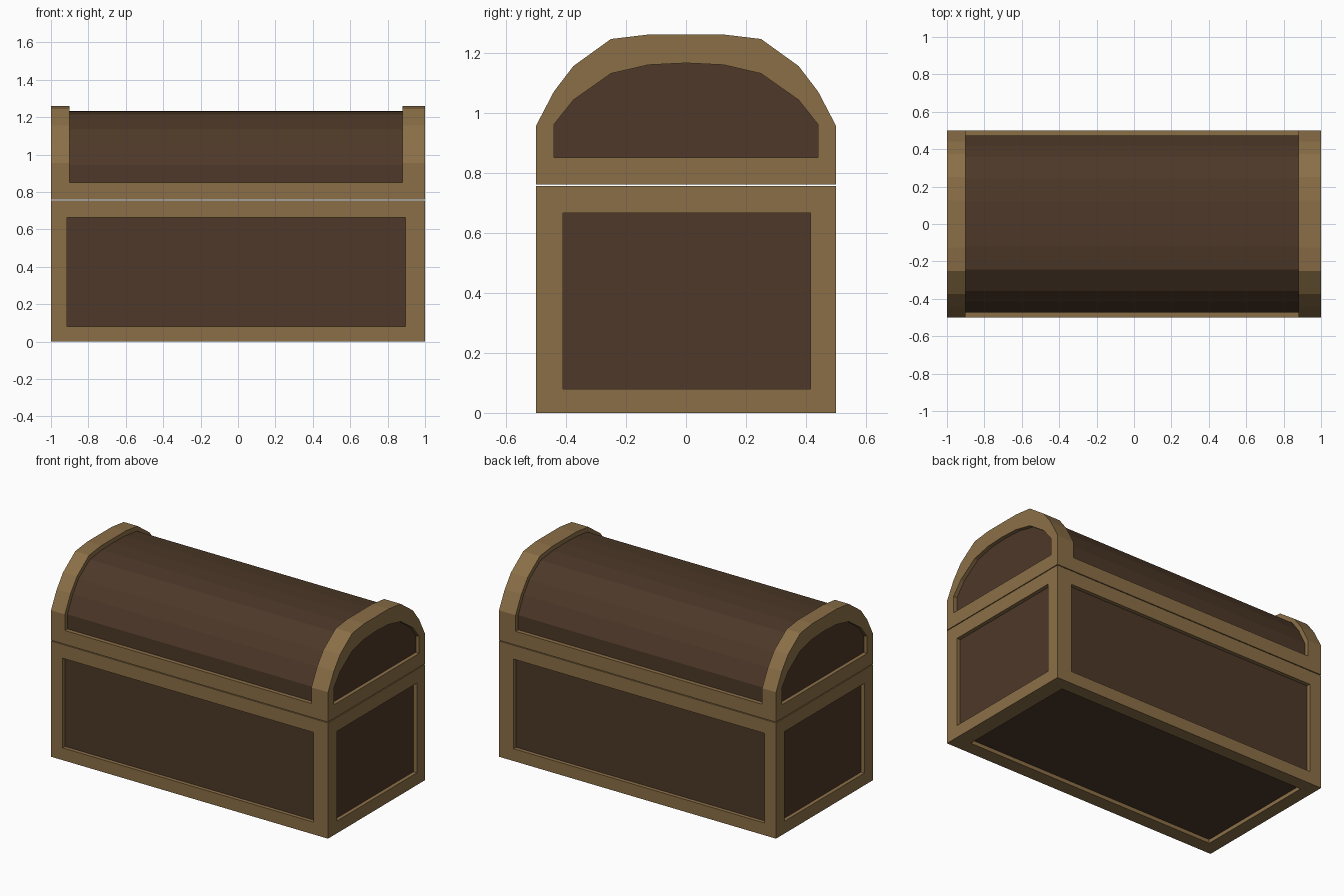
import bpy, bmesh
from mathutils import Vector

if "Cube" in bpy.data.objects:
    bpy.data.objects.remove(bpy.data.objects["Cube"])

DEPTH = 0.025          # how far the panels sit behind the frame
SEAM = 0.76            # underside of the lid


def material(name, rgb):
    m = bpy.data.materials.new(name)
    m.diffuse_color = (*rgb, 1)
    m.use_nodes = True
    m.node_tree.nodes["Principled BSDF"].inputs["Base Color"].default_value = m.diffuse_color
    return m


MATS = [material("frame_wood", (0.258, 0.159, 0.063)),
        material("panel_wood", (0.074, 0.040, 0.021))]


def finish(bm, name):
    bmesh.ops.remove_doubles(bm, verts=bm.verts, dist=1e-5)
    bmesh.ops.recalc_face_normals(bm, faces=bm.faces)
    mesh = bpy.data.meshes.new(name)
    bm.to_mesh(mesh)
    bm.free()
    for m in MATS:
        mesh.materials.append(m)
    bpy.context.collection.objects.link(bpy.data.objects.new(name, mesh))


# Base: a box with a recessed panel on each side and a hollow open top
bm = bmesh.new()
bmesh.ops.create_cube(bm, size=1)
for v in bm.verts:
    v.co = Vector((v.co.x * 2, v.co.y, (v.co.z + 0.5) * 0.755))
bm.normal_update()
lo, hi, mid = (-0.915, -0.41, 0.08), (0.895, 0.415, 0.665), (0, 0, 0.37)
for f in list(bm.faces):
    n = f.normal.copy()
    is_top = n.z > 0.5
    bmesh.ops.inset_individual(bm, faces=[f], thickness=0.08)
    for v in f.verts:
        for i in range(3):
            if abs(n[i]) < 0.5:
                v.co[i] = hi[i] if v.co[i] > mid[i] else lo[i]
    floor = bmesh.ops.extrude_discrete_faces(bm, faces=[f])["faces"][0]
    floor.material_index = 1
    depth = 0.68 if is_top else DEPTH
    bmesh.ops.translate(bm, verts=floor.verts, vec=-n * depth)
finish(bm, "chest_base")


# Lid: arched shell with a sunken barrel panel, end panels and a vaulted inside
def arch(half):
    return half + [(-y, z) for y, z in reversed(half[:-1])]


OUTER = arch([(0.5, 0.85), (0.5, 0.955), (0.44, 1.07), (0.375, 1.155),
              (0.25, 1.245), (0.125, 1.26), (0, 1.26)])
BARREL = arch([(0.473, 0.85), (0.473, 0.945), (0.418, 1.055), (0.358, 1.135),
               (0.242, 1.215), (0.12, 1.23), (0, 1.233)])
END = arch([(0.44, 0.85), (0.44, 0.96), (0.41, 0.998), (0.375, 1.042),
            (0.25, 1.13), (0.125, 1.159), (0, 1.165)])
VAULT = arch([(0.41, SEAM)] + [(y * 0.93, z - 0.02) for y, z in END[1:7]])

bm = bmesh.new()


def at(x, profile):
    return [(x, y, z) for y, z in profile]


def face(points, mat=0):
    bm.faces.new([bm.verts.new(p) for p in points]).material_index = mat


def loft(a, b, mat=0):
    for i in range(len(a) - 1):
        face((a[i], a[i + 1], b[i + 1], b[i]), mat)


LEFT, RIGHT = -0.90, 0.88
# barrel panel and the ledges at its lower edges
loft(at(LEFT, BARREL), at(RIGHT, BARREL), 1)
for k in (0, -1):
    loft(at(LEFT, [OUTER[k], BARREL[k]]), at(RIGHT, [OUTER[k], BARREL[k]]))
# end arches with their sunken panels
for s, inner in ((-1, LEFT), (1, RIGHT)):
    loft(at(s, OUTER), at(inner, OUTER))
    loft(at(inner, OUTER), at(inner, BARREL))
    loft(at(s, OUTER), at(s, END))
    loop = END + END[:1]
    loft(at(s, loop), at(s * (1 - DEPTH), loop))
    face(at(s * (1 - DEPTH), END), 1)
    face(at(s, [(-0.5, SEAM), (0.5, SEAM), OUTER[0], END[0], END[-1], OUTER[-1]]))
    face(at(s * 0.92, VAULT), 1)
# front and back rails
for y in (-0.5, 0.5):
    face([(x, y, z) for x, z in ((-1, SEAM), (1, SEAM), (1, 0.85),
                                 (RIGHT, 0.85), (LEFT, 0.85), (-1, 0.85))])
# vaulted inside and the flat rim beneath
loft(at(-0.92, VAULT), at(0.92, VAULT), 1)
corners = ((-1, -1), (1, -1), (1, 1), (-1, 1), (-1, -1))
loft([(x, y * 0.5, SEAM) for x, y in corners],
     [(x * 0.92, y * 0.41, SEAM) for x, y in corners])
finish(bm, "chest_lid")
